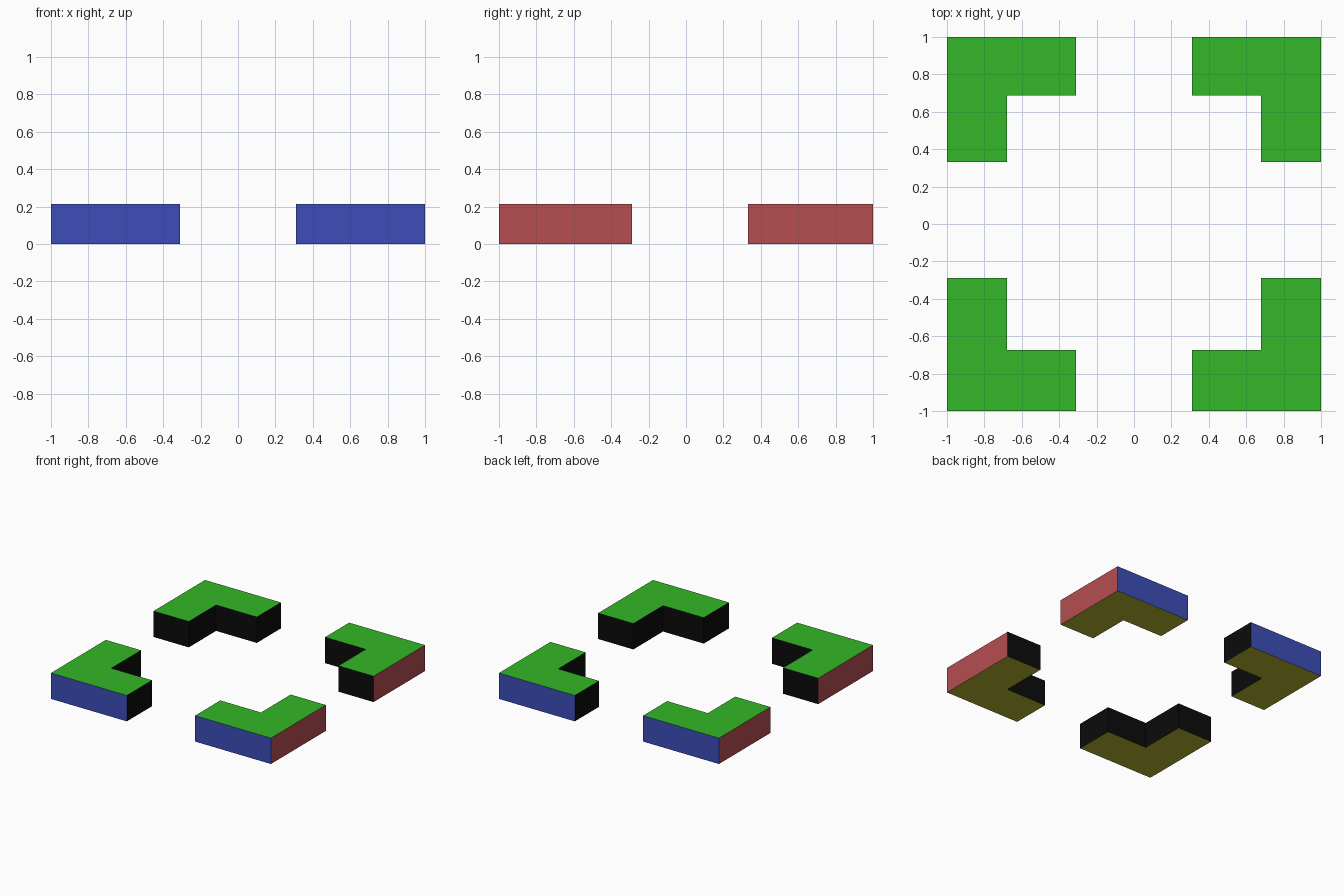
import bpy, bmesh

if "Cube" in bpy.data.objects:
    bpy.data.objects.remove(bpy.data.objects["Cube"])

HEIGHT = 0.213


def srgb(r, g, b):
    def lin(c):
        c /= 255
        return c / 12.92 if c <= 0.04045 else ((c + 0.055) / 1.055) ** 2.4
    return (lin(r), lin(g), lin(b), 1)


def material(name, rgb):
    m = bpy.data.materials.new(name)
    m.diffuse_color = srgb(*rgb)
    m.use_nodes = True
    m.node_tree.nodes["Principled BSDF"].inputs["Base Color"].default_value = m.diffuse_color
    return m


MATS = [
    material("green_top", (51, 184, 40)),
    material("yellow_base", (180, 182, 49)),
    material("blue_front_back", (60, 78, 184)),
    material("red_sides", (182, 78, 82)),
    material("black_inner", (11, 11, 11)),
]


def face_colour(face):
    """Top, base, outer walls by axis; everything facing inward is black."""
    n, c = face.normal, face.calc_center_median()
    if abs(n.z) > 0.5:
        return 0 if n.z > 0 else 1
    if abs(c.y) > 0.99:
        return 2
    if abs(c.x) > 0.99:
        return 3
    return 4


def corner_block(name, sx, sy, inner_y, end_y, inner_x=0.68, end_x=0.31):
    # L-shaped plan, extruded upward
    plan = [(1, 1), (end_x, 1), (end_x, inner_y),
            (inner_x, inner_y), (inner_x, end_y), (1, end_y)]
    bm = bmesh.new()
    base = bm.faces.new([bm.verts.new((sx * x, sy * y, 0)) for x, y in plan])
    top = bmesh.ops.extrude_face_region(bm, geom=[base], use_keep_orig=True)
    verts = [v for v in top["geom"] if isinstance(v, bmesh.types.BMVert)]
    bmesh.ops.translate(bm, verts=verts, vec=(0, 0, HEIGHT))
    bmesh.ops.recalc_face_normals(bm, faces=bm.faces)
    bm.normal_update()
    for f in bm.faces:
        f.material_index = face_colour(f)
    mesh = bpy.data.meshes.new(name)
    for m in MATS:
        mesh.materials.append(m)
    bm.to_mesh(mesh)
    bm.free()
    bpy.context.collection.objects.link(bpy.data.objects.new(name, mesh))


# Four corner brackets, front pair slightly longer than the back pair
for side, sx in (("left", -1), ("right", 1)):
    corner_block("front_" + side + "_corner", sx, -1, 0.673, 0.288)
    corner_block("back_" + side + "_corner", sx, 1, 0.687, 0.332)
